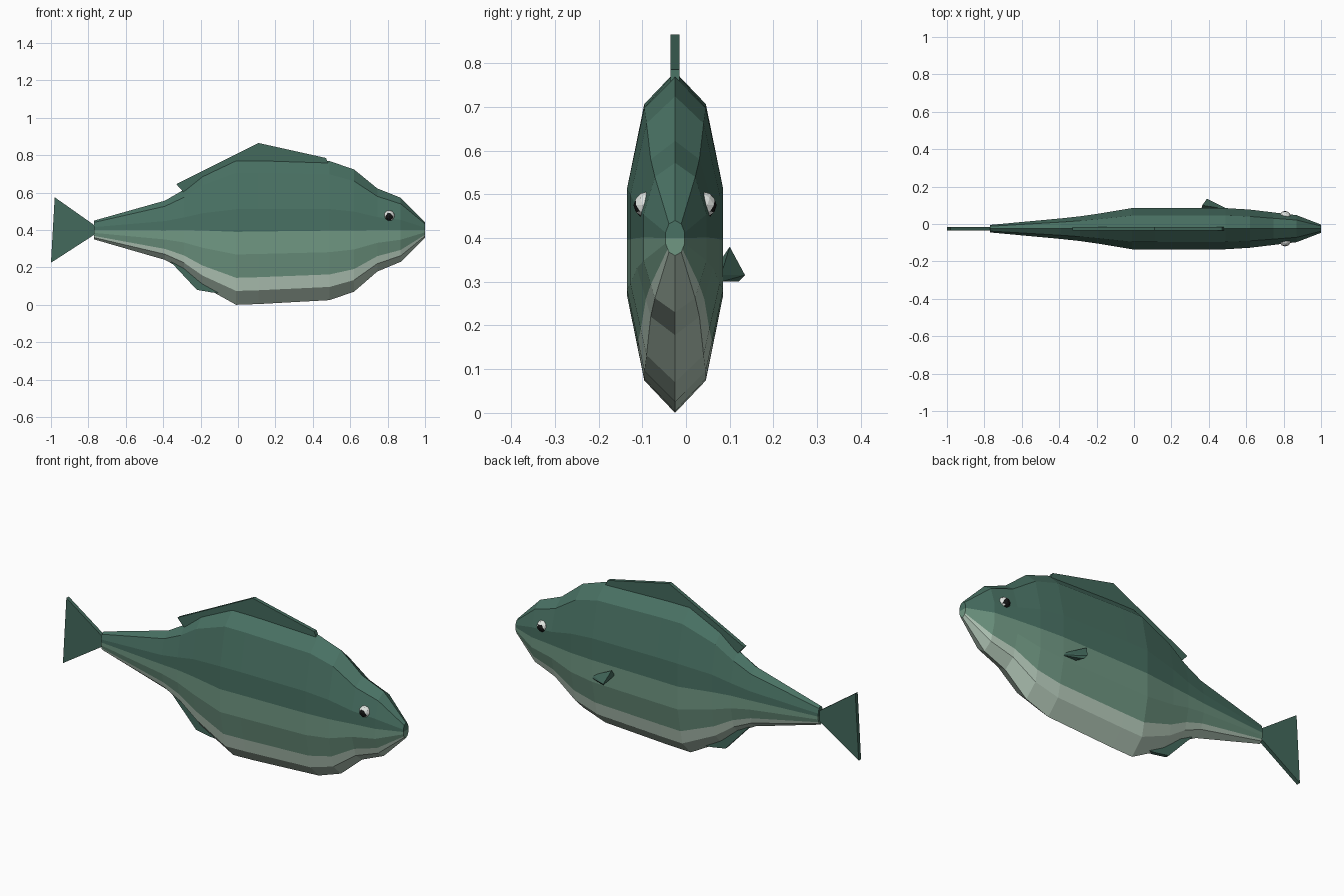
import bpy, bmesh
from mathutils import Vector

if "Cube" in bpy.data.objects:
    bpy.data.objects.remove(bpy.data.objects["Cube"], do_unlink=True)

MID_Y = -0.025  # plane of symmetry of the fish


def material(name, rgb):
    m = bpy.data.materials.new(name)
    m.use_nodes = True
    m.diffuse_color = (*rgb, 1)
    m.node_tree.nodes["Principled BSDF"].inputs["Base Color"].default_value = (*rgb, 1)
    return m


back_green = material("back green", (0.066, 0.165, 0.125))
side_green = material("side green", (0.16, 0.31, 0.225))
belly_pale = material("belly pale", (0.47, 0.60, 0.50))
fin_green = material("fin green", (0.057, 0.142, 0.108))
eye_white = material("eye white", (0.75, 0.78, 0.75))
pupil_black = material("pupil black", (0.008, 0.008, 0.008))


def add_object(name, bm, mats):
    bmesh.ops.recalc_face_normals(bm, faces=bm.faces)
    mesh = bpy.data.meshes.new(name)
    bm.to_mesh(mesh)
    bm.free()
    for m in mats:
        mesh.materials.append(m)
    obj = bpy.data.objects.new(name, mesh)
    bpy.context.collection.objects.link(obj)
    return obj


# Body: ten-sided section lofted along x, split at the colour borders
SECTION = [(0, 1), (.64, .81), (1, .31), (1, 0), (1, -.31), (.77, -.63), (.64, -.81), (0, -1)]
BAND = [0, 0, 0, 1, 1, 2, 2]
STATIONS = [  # x, bottom, top, half width
    (-.77, .35, .45, .02), (-.39, .24, .557, .055), (-.29, .185, .615, .066),
    (-.19, .10, .695, .08), (-.01, 0, .78, .11), (.11, .004, .78, .11),
    (.49, .025, .768, .11), (.62, .07, .724, .102), (.745, .178, .622, .087),
    (.87, .23, .572, .072), (1, .36, .44, .022)]


def build_body():
    bm = bmesh.new()
    rings = []
    for x, low, high, half in STATIONS:
        mid, tall = (low + high) / 2, (high - low) / 2
        right = [bm.verts.new((x, MID_Y - w * half, mid + h * tall)) for w, h in SECTION]
        left = [bm.verts.new((x, MID_Y + w * half, mid + h * tall)) for w, h in SECTION[1:-1]]
        rings.append((right, [right[0]] + left + [right[-1]]))

    def face(verts, band):
        bm.faces.new(list(dict.fromkeys(verts))).material_index = band

    for a, b in zip(rings, rings[1:]):
        for side in (0, 1):
            for k, band in enumerate(BAND):
                face((a[side][k], a[side][k + 1], b[side][k + 1], b[side][k]), band)
    # blunt nose and tail caps
    for right, left in (rings[0], rings[-1]):
        for k, band in enumerate(BAND):
            face((right[k], right[k + 1], left[k + 1], left[k]), min(band, 1))
    add_object("body", bm, [back_green, side_green, belly_pale])


# Fins on the centre plane: flat outline extruded across y
def flat_fin(name, outline, thick=.02):
    bm = bmesh.new()
    base = bm.faces.new([bm.verts.new((x, MID_Y - thick / 2, z)) for x, z in outline])
    new = bmesh.ops.extrude_face_region(bm, geom=[base])["geom"]
    bmesh.ops.translate(bm, vec=(0, thick, 0), verts=[v for v in new if isinstance(v, bmesh.types.BMVert)])
    add_object(name, bm, [fin_green])


# Side fin: small wedge on the left flank only
def side_fin():
    bm = bmesh.new()
    for p in [(.5, .08, .3), (.49, .08, .315), (.36, .08, .35), (.365, .1, .38),
              (.39, .135, .315), (.4, .12, .3), (.42, .08, .3)]:
        bm.verts.new(p)
    bmesh.ops.convex_hull(bm, input=bm.verts)
    add_object("side_fin", bm, [fin_green])


# Eyes: low-poly balls, outward-facing faces are the pupil
def eye(name, side):
    bm = bmesh.new()
    bmesh.ops.create_icosphere(bm, subdivisions=2, radius=.031)
    look = Vector((-.1, side, -.25)).normalized()
    for f in bm.faces:
        f.material_index = int(f.calc_center_median().normalized().dot(look) > .72)
    bmesh.ops.translate(bm, vec=(.808, MID_Y + side * .064, .475), verts=bm.verts)
    add_object(name, bm, [eye_white, pupil_black])


build_body()
flat_fin("dorsal_fin", [(-.33, .645), (.11, .865), (.47, .785), (.49, .74), (0, .7), (-.28, .59)])
flat_fin("tail_fin", [(-.76, .42), (-.98, .575), (-1, .225), (-.76, .38)])
flat_fin("lower_fin", [(-.36, .23), (-.22, .08), (-.14, .066), (-.06, .06), (-.15, .2)])
side_fin()
eye("left_eye", 1)
eye("right_eye", -1)
